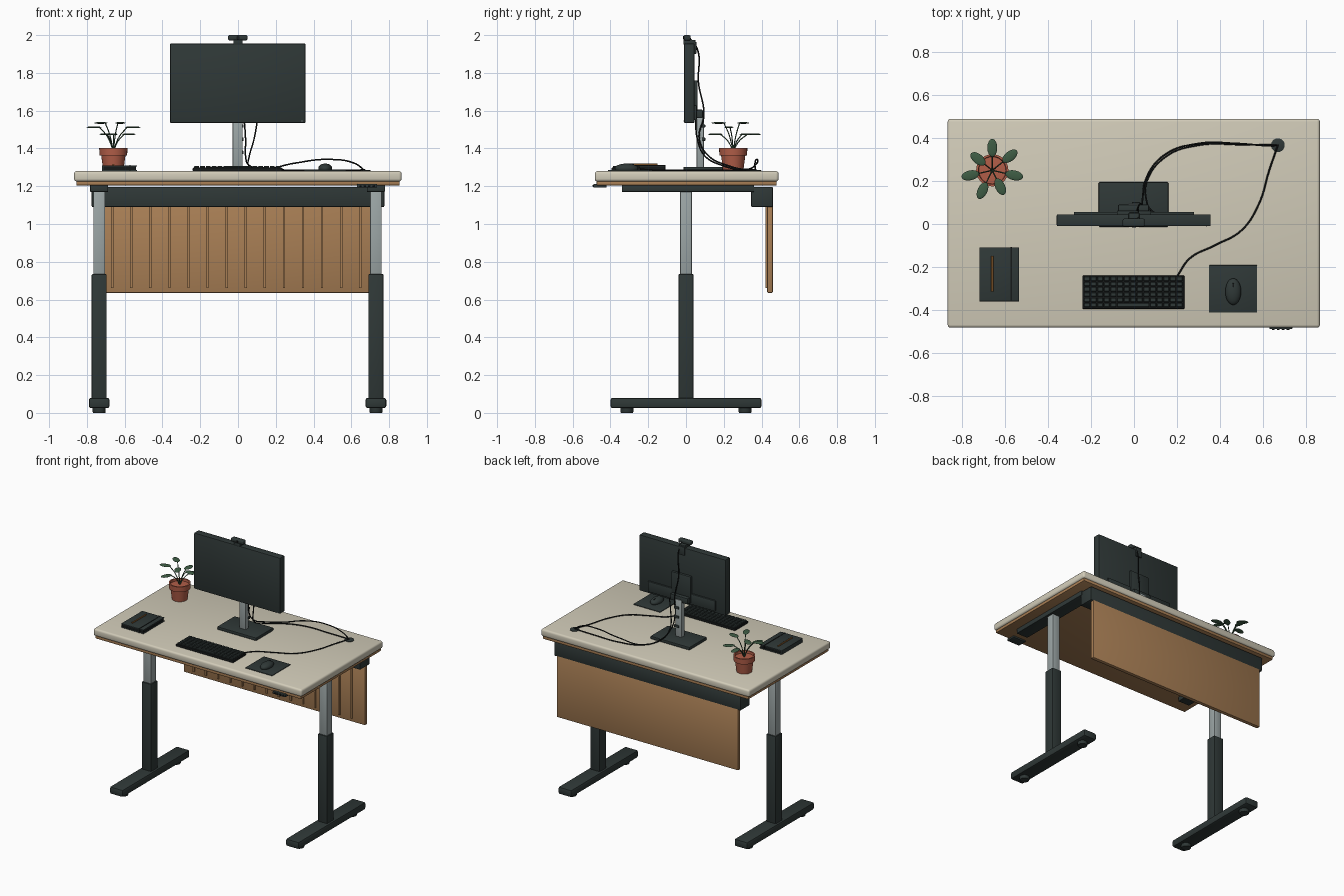
import bpy, bmesh, math
from mathutils import Matrix, Vector

old = bpy.data.objects.get("Cube")
if old:
    bpy.data.objects.remove(old)


def material(name, *rgb):
    linear = [(c / 255 / 12.92 if c < 11 else ((c / 255 + 0.055) / 1.055) ** 2.4) for c in rgb] + [1]
    m = bpy.data.materials.new(name)
    m.use_nodes = True
    m.diffuse_color = linear
    m.node_tree.nodes["Principled BSDF"].inputs["Base Color"].default_value = linear
    return m


BEIGE = material("beige_laminate", 210, 204, 185)
WOOD = material("warm_wood", 169, 127, 85)
DARK = material("dark_slate", 47, 56, 55)
STEEL = material("grey_steel", 156, 166, 166)
BLACK = material("black_rubber", 22, 25, 25)
CLAY = material("terracotta", 178, 94, 72)
GREEN = material("leaf_green", 62, 92, 68)
BRONZE = material("pencil_bronze", 150, 100, 50)


def finish(name, bm, mat):
    bmesh.ops.recalc_face_normals(bm, faces=bm.faces[:])
    mesh = bpy.data.meshes.new(name)
    bm.to_mesh(mesh)
    bm.free()
    mesh.materials.append(mat)
    ob = bpy.data.objects.new(name, mesh)
    bpy.context.scene.collection.objects.link(ob)
    bpy.ops.object.select_all(action='DESELECT')
    ob.select_set(True)
    bpy.context.view_layer.objects.active = ob
    bpy.ops.object.shade_smooth_by_angle(angle=math.radians(35))
    return ob


def boxes(name, mat, ranges, bevel=0.0, segments=2):
    """One mesh from boxes, each given as (x0, x1, y0, y1, z0, z1)."""
    bm = bmesh.new()
    for x0, x1, y0, y1, z0, z1 in ranges:
        place = Matrix.Translation(((x0 + x1) / 2, (y0 + y1) / 2, (z0 + z1) / 2))
        bmesh.ops.create_cube(bm, size=1, matrix=place @ Matrix.Diagonal((x1 - x0, y1 - y0, z1 - z0, 1)))
    if bevel:
        bmesh.ops.bevel(bm, geom=bm.edges[:], offset=bevel, segments=segments, profile=0.5, affect='EDGES')
    return finish(name, bm, mat)


def box(name, mat, *r, bevel=0.0, segments=2):
    return boxes(name, mat, [r], bevel, segments)


def lathe(name, mat, profile, x, y, steps=28):
    """Spin (radius, z) points around a vertical axis."""
    bm = bmesh.new()
    verts = [bm.verts.new((r, 0, z)) for r, z in profile]
    edges = [bm.edges.new(pair) for pair in zip(verts, verts[1:])]
    bmesh.ops.spin(bm, geom=verts + edges, cent=(0, 0, 0), axis=(0, 0, 1), angle=math.tau, steps=steps)
    bmesh.ops.remove_doubles(bm, verts=bm.verts[:], dist=0.0001)
    ob = finish(name, bm, mat)
    ob.location = (x, y, 0)
    return ob


def cable(name, mat, points, radius=0.004):
    data = bpy.data.curves.new(name, 'CURVE')
    data.dimensions = '3D'
    data.bevel_depth = radius
    data.bevel_resolution = 2
    data.use_fill_caps = True
    spline = data.splines.new('BEZIER')
    spline.bezier_points.add(len(points) - 1)
    for bp, p in zip(spline.bezier_points, points):
        bp.co = p
        bp.handle_left_type = bp.handle_right_type = 'AUTO'
    data.materials.append(mat)
    ob = bpy.data.objects.new(name, data)
    bpy.context.scene.collection.objects.link(ob)


TOP = 1.28

# Desk top with wooden underlayer
box("desk_top", BEIGE, -0.868, 0.866, -0.483, 0.49, 1.225, TOP, bevel=0.014, segments=3)
box("desk_underlayer", WOOD, -0.855, 0.855, -0.473, 0.48, 1.204, 1.228, bevel=0.004)

# Two telescopic legs with feet and glides
for side, x in (("right", -0.735), ("left", 0.73)):
    box(side + "_outer_leg", DARK, x - 0.04, x + 0.04, -0.04, 0.04, 0.07, 0.735, bevel=0.006)
    box(side + "_inner_leg", STEEL, x - 0.031, x + 0.031, -0.031, 0.031, 0.72, 1.18, bevel=0.004)
    box(side + "_foot", DARK, x - 0.055, x + 0.055, -0.4, 0.4, 0.025, 0.08, bevel=0.012)
    box(side + "_top_bracket", DARK, x - 0.048, x + 0.048, -0.34, 0.36, 1.17, 1.206, bevel=0.003)
    for end, y in (("front", -0.313), ("back", 0.313)):
        lathe(f"{side}_{end}_glide", DARK, [(0, 0), (0.032, 0), (0.034, 0.004), (0.034, 0.03), (0, 0.03)], x, y)

# Rear beam and ribbed modesty panel
box("rear_beam", DARK, -0.775, 0.775, 0.345, 0.46, 1.09, 1.197, bevel=0.006)
box("modesty_panel", WOOD, -0.755, 0.755, 0.43, 0.46, 0.635, 1.1, bevel=0.006)
ribs = [-0.666 + 0.101 * i for i in range(14)]
boxes("panel_ribs", WOOD, [(x - 0.006, x + 0.006, 0.42, 0.435, 0.662, 1.095) for x in ribs])

# Height control under the front edge
box("height_control", DARK, 0.63, 0.737, -0.49, -0.42, 1.192, 1.212, bevel=0.004)
boxes("control_buttons", BLACK, [(x, x + 0.013, -0.494, -0.48, 1.197, 1.207)
                                 for x in (0.642, 0.665, 0.688, 0.711)], bevel=0.002)

# Monitor and its stand
box("monitor_body", DARK, -0.36, 0.357, -0.01, 0.045, 1.535, 1.955, bevel=0.005)
box("monitor_back_housing", DARK, -0.28, 0.28, 0.04, 0.057, 1.55, 1.63, bevel=0.005)
box("monitor_mount_plate", DARK, -0.08, 0.08, 0.04, 0.062, 1.56, 1.76, bevel=0.005)
box("power_light", STEEL, 0.335, 0.341, -0.012, 0, 1.543, 1.547)
box("stand_hinge", DARK, -0.075, 0.07, 0.05, 0.09, 1.56, 1.605, bevel=0.006)
box("stand_pole", STEEL, -0.028, 0.024, 0.056, 0.095, 1.3, 1.58, bevel=0.004)
boxes("pole_clips", DARK, [(-0.01, 0.03, 0.085, 0.102, z, z + 0.018) for z in (1.37, 1.44, 1.51)], bevel=0.003)
box("stand_base", DARK, -0.165, 0.16, -0.013, 0.195, TOP, 1.303, bevel=0.005)

# Webcam clipped on the monitor
box("webcam_body", DARK, -0.053, 0.05, -0.012, 0.025, 1.972, 2.0, bevel=0.008, segments=3)
boxes("webcam_clip", DARK, [(-0.025, 0.025, -0.014, 0.05, 1.95, 1.975),
                            (-0.025, 0.025, 0.043, 0.055, 1.9, 1.965)], bevel=0.004)
bm = bmesh.new()
bmesh.ops.create_cone(bm, cap_ends=True, segments=20, radius1=0.009, radius2=0.009, depth=0.006,
                      matrix=Matrix.Translation((0, -0.013, 1.986)) @ Matrix.Rotation(math.pi / 2, 4, 'X'))
finish("webcam_lens", bm, BLACK)

# Keyboard with rows of keys and a space bar
box("keyboard_base", BLACK, -0.24, 0.235, -0.395, -0.24, TOP, 1.298, bevel=0.004)
keys = []
for row in range(6):
    y = -0.387 + row * 0.0245
    for col in range(15):
        x = -0.232 + col * 0.0308
        if row or not 5 <= col <= 9:
            keys.append((x, x + 0.026, y, y + 0.019, 1.295, 1.307))
keys.append((-0.078, 0.071, -0.387, -0.368, 1.295, 1.307))
boxes("keyboard_keys", DARK, keys, bevel=0.002, segments=1)

# Mouse on its mat
box("mouse_mat", DARK, 0.35, 0.573, -0.413, -0.192, TOP, 1.285, bevel=0.001)
bm = bmesh.new()
bmesh.ops.create_uvsphere(bm, u_segments=28, v_segments=16, radius=1,
                          matrix=Matrix.Translation((0.462, -0.315, 1.294)) @ Matrix.Diagonal((0.037, 0.062, 0.026, 1)))
for v in bm.verts:
    v.co.z = max(v.co.z, 1.284)
finish("mouse", bm, DARK)
box("mouse_wheel", BLACK, 0.458, 0.466, -0.297, -0.275, 1.306, 1.319, bevel=0.003)

# Notebook with strap and pencil
box("notebook_pages", BLACK, -0.715, -0.54, -0.355, -0.115, TOP + 0.002, 1.306)
boxes("notebook_covers", DARK, [(-0.72, -0.535, -0.36, -0.11, z, z + 0.006) for z in (TOP, 1.304)], bevel=0.001)
box("notebook_spine", DARK, -0.72, -0.712, -0.36, -0.11, TOP, 1.31, bevel=0.001)
box("notebook_strap", BLACK, -0.575, -0.568, -0.362, -0.108, TOP, 1.312)
cable("pencil", BRONZE, [(-0.66, -0.315, 1.314), (-0.66, -0.15, 1.314)], 0.005)

# Plant pot, leaves and stems
px, py = -0.66, 0.25
lathe("plant_pot", CLAY, [(0, TOP), (0.053, TOP), (0.064, 1.362), (0.073, 1.362), (0.075, 1.402),
                          (0.065, 1.402), (0.063, 1.385), (0, 1.388)], px, py)
leaves = bmesh.new()
for i in range(7):
    a = math.radians(90 + i * 360 / 7)
    reach, height = ((0.105, 1.475), (0.085, 1.535), (0.105, 1.512))[i % 3]
    out = Vector((math.cos(a), math.sin(a), 0))
    tip = Vector((px, py, height)) + out * reach
    bmesh.ops.create_uvsphere(leaves, u_segments=16, v_segments=8, radius=1,
                              matrix=Matrix.Translation(tip) @ Matrix.Rotation(a, 4, 'Z')
                              @ Matrix.Diagonal((0.042, 0.023, 0.005, 1)))
    root = Vector((px, py, 1.385))
    cable("plant_stem", GREEN, [root, root + out * reach * 0.3 + Vector((0, 0, (height - 1.385) * 0.6)),
                                tip - out * 0.03], 0.003)
finish("plant_leaves", leaves, GREEN)

# Cable grommet and cables
gx, gy = 0.67, 0.367
lathe("cable_grommet", DARK, [(0, TOP - 0.01), (0.032, TOP - 0.01), (0.032, 1.284), (0.028, 1.286), (0, 1.286)], gx, gy)
cable("webcam_cable", BLACK, [(0.02, 0.02, 1.985), (0.02, 0.062, 1.92), (0.015, 0.066, 1.75), (0.03, 0.095, 1.58),
                              (0.04, 0.07, 1.45), (0.04, 0.12, 1.36), (0.06, 0.22, 1.31), (0.14, 0.32, 1.29),
                              (0.3, 0.375, 1.322), (0.48, 0.375, 1.342), (0.62, 0.365, 1.32), (gx, gy, 1.284)])
cable("monitor_cable", BLACK, [(0.105, 0.05, 1.56), (0.085, 0.06, 1.45), (0.06, 0.1, 1.36), (0.06, 0.2, 1.307),
                               (0.15, 0.315, 1.285), (0.3, 0.367, 1.285), (0.5, 0.37, 1.285), (gx, gy, 1.286)])
cable("keyboard_cable", BLACK, [(0.2, -0.245, 1.29), (0.26, -0.16, 1.285), (0.375, -0.1, 1.285), (0.5, -0.03, 1.285),
                                (0.58, 0.09, 1.285), (0.63, 0.25, 1.285), (gx, gy, 1.287)])
